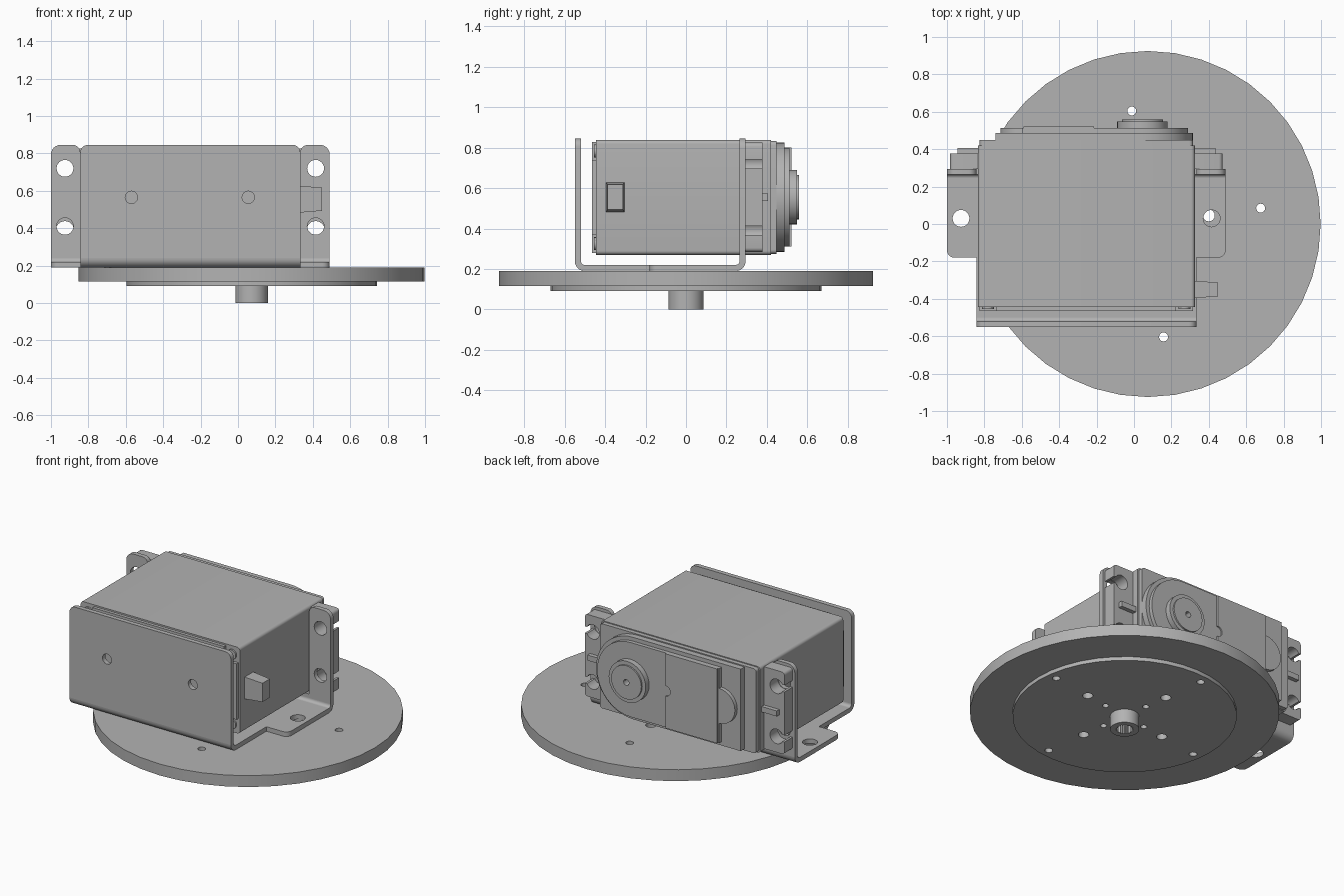
import bpy, bmesh, math

if "Cube" in bpy.data.objects:
    bpy.data.objects.remove(bpy.data.objects["Cube"])

grey = bpy.data.materials.new("light grey")
grey.diffuse_color = (0.45, 0.45, 0.45, 1)
grey.use_nodes = True
grey.node_tree.nodes["Principled BSDF"].inputs["Base Color"].default_value = grey.diffuse_color


def finish(name, mesh):
    ob = bpy.data.objects.new(name, mesh)
    bpy.context.collection.objects.link(ob)
    mesh.materials.clear()
    mesh.materials.append(grey)
    bpy.ops.object.select_all(action='DESELECT')
    ob.select_set(True)
    bpy.context.view_layer.objects.active = ob
    bpy.ops.object.shade_smooth_by_angle(angle=math.radians(30))
    return ob


def prism(name, loops, axis, a, b):
    """Extrude a flat outline (first loop) with holes along an axis from a to b."""
    cu = bpy.data.curves.new(name, 'CURVE')
    cu.dimensions, cu.fill_mode, cu.extrude = '2D', 'BOTH', (b - a) / 2
    for pts in loops:
        sp = cu.splines.new('POLY')
        sp.points.add(len(pts) - 1)
        for p, (u, v) in zip(sp.points, pts):
            p.co = (u, v, 0, 1)
        sp.use_cyclic_u = True
    tmp = bpy.data.objects.new(name + "_tmp", cu)
    bpy.context.collection.objects.link(tmp)
    dg = bpy.context.evaluated_depsgraph_get()
    mesh = bpy.data.meshes.new_from_object(tmp.evaluated_get(dg))
    bpy.data.objects.remove(tmp)
    bm = bmesh.new()
    bm.from_mesh(mesh)
    bmesh.ops.remove_doubles(bm, verts=bm.verts, dist=1e-4)
    for v in bm.verts:
        u, w, t = v.co.x, v.co.y, v.co.z + (a + b) / 2
        v.co = {'x': (t, u, w), 'y': (u, t, w), 'z': (u, w, t)}[axis]
    bmesh.ops.recalc_face_normals(bm, faces=bm.faces)
    bm.to_mesh(mesh)
    bm.free()
    return finish(name, mesh)


def arc(cx, cy, r, a0, a1, n):
    return [(cx + r * math.cos(math.radians(a0 + (a1 - a0) * i / n)),
             cy + r * math.sin(math.radians(a0 + (a1 - a0) * i / n))) for i in range(n + 1)]


def circle(cx, cy, r, n=24):
    return arc(cx, cy, r, 0, 360, n)[:-1]


def rect(x0, y0, x1, y1, radii=(0, 0, 0, 0)):
    """Rectangle with corner radii in order: lower left, lower right, upper right, upper left."""
    pts = []
    for i, r in enumerate(radii):
        x, y = (x0, x1, x1, x0)[i], (y0, y0, y1, y1)[i]
        sx, sy = (1, -1, -1, 1)[i], (1, 1, -1, -1)[i]
        pts += arc(x + sx * r, y + sy * r, r, 180 + 90 * i, 270 + 90 * i, 6) if r else [(x, y)]
    return pts


# --- turntable disc, boss and splined hub ---
CX = 0.073
holes = []
for dist, r in ((0.61, 0.024), (0.33, 0.032), (0.17, 0.02)):
    for k in range(4):
        t = math.radians(8 + 90 * k)
        holes.append(circle(CX + dist * math.cos(t), dist * math.sin(t), r, 16))
prism("turntable_disc", [circle(CX, 0, 0.925, 40)] + holes, 'z', 0.115, 0.19)
prism("disc_boss", [circle(CX, 0, 0.67, 40)] + holes, 'z', 0.09, 0.115)
bore = [(CX + (0.054, 0.046)[i % 2] * math.cos(math.pi * i / 24),
         (0.054, 0.046)[i % 2] * math.sin(math.pi * i / 24)) for i in range(48)]
prism("hub", [circle(CX, 0, 0.087, 32), bore], 'z', 0, 0.09)

# --- folded mounting bracket ---
C = -0.255                      # middle of bracket and motor in x
L, R = C - 0.588, C + 0.588     # narrow part of the bracket
prism("bracket_front", [rect(L, 0.24, R, 0.845, (0, 0, 0.04, 0.04)),
                        circle(-0.57, 0.565, 0.033), circle(0.055, 0.565, 0.033)],
      'y', -0.55, -0.52)
base = [(L, -0.5), (R, -0.5), (R, -0.18)] + arc(C + 0.705, -0.14, 0.04, -90, 0, 6)
base += [(C + 0.745, 0.245), (C - 0.745, 0.245)] + arc(C - 0.705, -0.14, 0.04, 180, 270, 6) + [(L, -0.18)]
prism("bracket_base", [base, circle(C - 0.67, 0.03, 0.045), circle(C + 0.67, 0.03, 0.045)],
      'z', 0.19, 0.22)
prism("front_bend", [arc(-0.5, 0.24, 0.05, 180, 270, 8) + arc(-0.5, 0.24, 0.02, 270, 180, 8)],
      'x', L, R)
prism("rear_bend", [arc(0.245, 0.24, 0.05, 270, 360, 8) + arc(0.245, 0.24, 0.02, 360, 270, 8)],
      'x', C - 0.745, C + 0.745)
rear = [(C - 0.745, 0.24), (C + 0.745, 0.24)] + arc(C + 0.695, 0.795, 0.05, 0, 90, 6)
rear += arc(C + 0.628, 0.805, 0.04, 90, 180, 6) + [(R, 0.265), (L, 0.265)]
rear += arc(C - 0.628, 0.805, 0.04, 0, 90, 6) + arc(C - 0.695, 0.795, 0.05, 90, 180, 6)
prism("bracket_rear", [rear] + [circle(C + s * 0.67, z, 0.045) for s in (-1, 1) for z in (0.41, 0.72)],
      'y', 0.265, 0.295)

# --- motor case ---
ZM = 0.555
r4 = (0.02,) * 4
prism("motor_case", [rect(C - 0.58, 0.27, C + 0.58, 0.838, r4)], 'y', -0.445, 0.42)
x0, x1, z0, z1, n = C - 0.57, C + 0.57, 0.28, 0.828, 0.09
prism("motor_end_cap", [[(x0 + n, z0), (x1 - n, z0), (x1 - n, z0 + n), (x1, z0 + n),
                         (x1, z1 - n), (x1 - n, z1 - n), (x1 - n, z1), (x0 + n, z1),
                         (x0 + n, z1 - n), (x0, z1 - n), (x0, z0 + n), (x0 + n, z0 + n)]],
      'y', -0.465, -0.445)
for x in (x0 + n / 2, x1 - n / 2):
    for z in (z0 + n / 2, z1 - n / 2):
        prism("case_screw", [circle(x, z, 0.032, 16)], 'y', -0.455, -0.445)
prism("gear_cover_base", [rect(C - 0.57, 0.275, C + 0.57, 0.832, r4)], 'y', 0.42, 0.448)

# --- stepped gear cover, round at the output end ---
OX = 0.045
for name, xl, r, a, b in (("gear_cover_lower", -0.74, 0.27, 0.448, 0.487),
                          ("gear_cover_upper", -0.6, 0.245, 0.487, 0.512)):
    prism(name, [[(xl, ZM - r)] + arc(OX, ZM, r, -90, 90, 24) + [(xl, ZM + r)]], 'y', a, b)
prism("gear_bump", [arc(-0.6, ZM, 0.115, 90, 270, 16)], 'y', 0.487, 0.512)
panel = [(-0.59, ZM - 0.245), (-0.215, ZM - 0.245)] + arc(-0.215, ZM, 0.035, 270, 90, 8)
panel += [(-0.215, ZM + 0.245), (-0.59, ZM + 0.245)]
prism("cover_panel", [panel], 'y', 0.512, 0.522)
prism("output_collar", [circle(OX, ZM, 0.135, 32), circle(OX, ZM, 0.02, 12)], 'y', 0.512, 0.548)
prism("output_shaft", [circle(OX, ZM, 0.11, 32), circle(OX, ZM, 0.02, 12)], 'y', 0.548, 0.558)

# --- slotted mounting ears with ribs ---
for s, side in ((-1, "left"), (1, "right")):
    ear = [(0.575, 0.285)] + arc(0.708, 0.305, 0.02, -90, 0, 4)
    for z in (0.39, 0.72):
        ear += [(0.728, z - 0.022)] + arc(0.67, z, 0.048, -27, -333, 20) + [(0.728, z + 0.022)]
    ear += arc(0.708, 0.805, 0.02, 0, 90, 4) + [(0.575, 0.825)]
    prism(side + "_ear", [[(C + s * x, z) for x, z in ear]], 'y', 0.295, 0.378)
    xa, xb = sorted((C + s * 0.575, C + s * 0.69))
    prism(side + "_ear_rib", [rect(xa, ZM - 0.018, xb, ZM + 0.018)], 'y', 0.378, 0.405)

# --- tapered cable outlet ---
bm = bmesh.new()
bmesh.ops.create_cube(bm, size=1)
for v in bm.verts:
    k = 0.85 if v.co.x > 0 else 1
    v.co = (0.385 + v.co.x * 0.13, -0.35 + v.co.y * 0.09 * k, 0.555 + v.co.z * 0.145 * k)
me = bpy.data.meshes.new("cable_outlet")
bm.to_mesh(me)
bm.free()
finish("cable_outlet", me)
